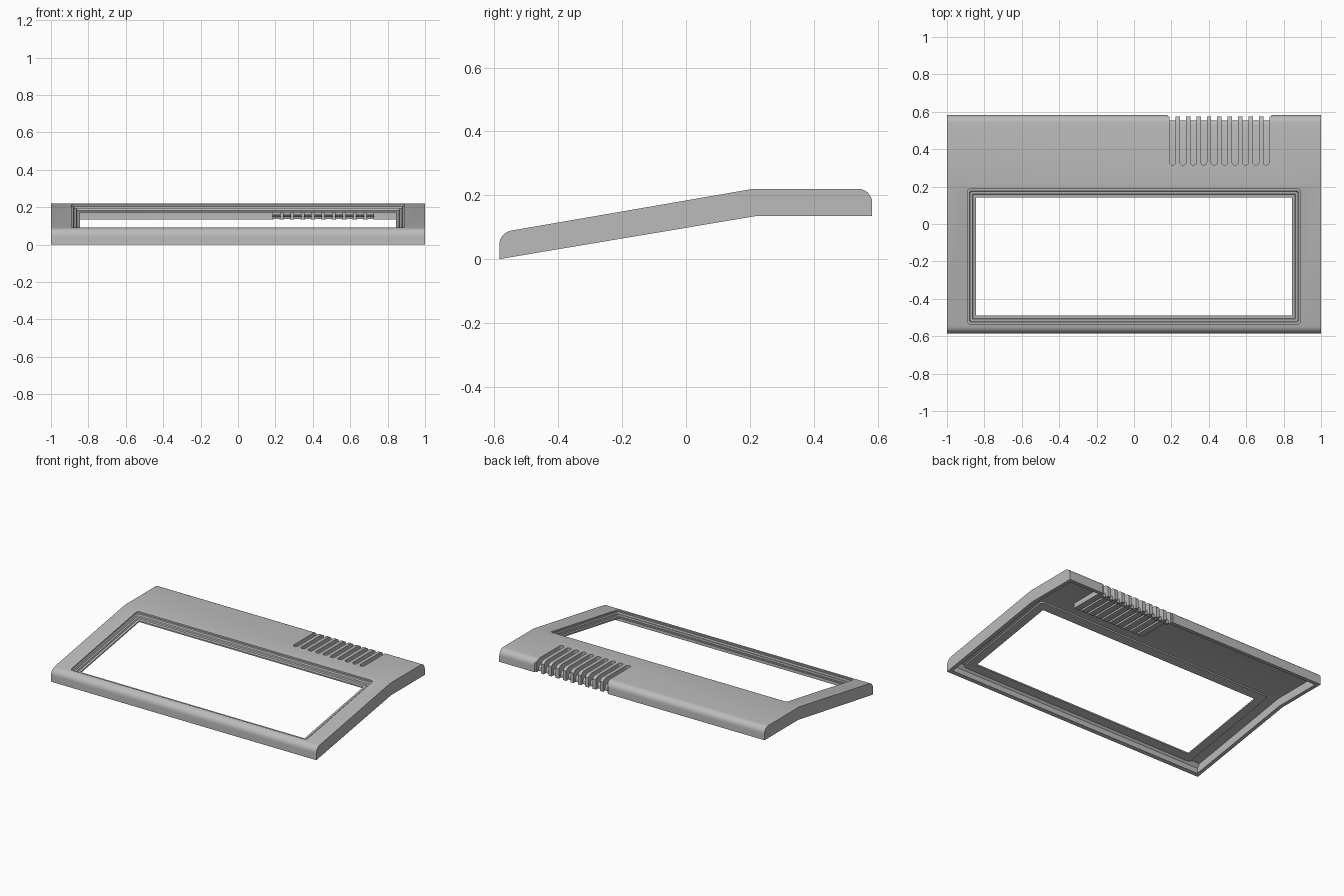
import bpy, bmesh, math

if "Cube" in bpy.data.objects:
    bpy.data.objects.remove(bpy.data.objects["Cube"], do_unlink=True)

grey = bpy.data.materials.new("warm_grey_plastic")
grey.use_nodes = True
GREY = (0.5, 0.5, 0.5, 1)
grey.diffuse_color = GREY
grey.node_tree.nodes["Principled BSDF"].inputs["Base Color"].default_value = GREY

WALL, PANEL = 0.025, 0.028
BEND = 0.21
TOP = 0.22


def top_z(y):
    """Height of the upper surface, sloped in front of the bend."""
    return TOP - 0.171 * max(0, BEND - y)


def arc(cy, cz, r, a0, a1, n=8):
    angles = [math.radians(a0 + (a1 - a0) * i / n) for i in range(n + 1)]
    return [(cy + r * math.cos(a), cz + r * math.sin(a)) for a in angles]


def prism(bm, profile, x0, x1):
    """Extrude a (y, z) profile along x."""
    face = bm.faces.new([bm.verts.new((x0, y, z)) for y, z in profile])
    ext = bmesh.ops.extrude_face_region(bm, geom=[face])
    moved = [v for v in ext["geom"] if isinstance(v, bmesh.types.BMVert)]
    bmesh.ops.translate(bm, verts=moved, vec=(x1 - x0, 0, 0))


def finish(bm, name):
    bmesh.ops.recalc_face_normals(bm, faces=bm.faces[:])
    mesh = bpy.data.meshes.new(name)
    bm.to_mesh(mesh)
    bm.free()
    mesh.materials.append(grey)
    obj = bpy.data.objects.new(name, mesh)
    bpy.context.collection.objects.link(obj)
    return obj


def combine(target, bm, operation):
    """Apply a boolean with a temporary mesh, then remove it."""
    tool = finish(bm, "cutter")
    tool.hide_render = True
    mod = target.modifiers.new("cut", "BOOLEAN")
    mod.operation, mod.solver, mod.object = operation, "EXACT", tool
    bpy.context.view_layer.objects.active = target
    bpy.ops.object.modifier_apply(modifier=mod.name)
    bpy.data.objects.remove(tool, do_unlink=True)


def opening_loop(offset, radius):
    """Rounded rectangle of the window, moved inward by offset."""
    x, y0, y1 = 0.89 - offset, -0.535 + offset, 0.187 - offset
    pts = []
    for sx, cy, a in ((1, y1 - radius, 0), (-1, y1 - radius, 90),
                      (-1, y0 + radius, 180), (1, y0 + radius, 270)):
        pts += arc(sx * (x - radius), cy, radius, a, a + 90, 4)
    return pts


# Outer body with rounded front and back edges
bm = bmesh.new()
outline = [(-0.585, 0)] + arc(-0.54, 0.045, 0.045, 180, 98)
outline += [(BEND, TOP)] + arc(0.54, 0.177, 0.043, 90, 0)
outline += [(0.583, 0.135), (0.22, 0.135)]
prism(bm, outline, -1, 1)
body = finish(bm, "top_cover")

# Hollow underside
bm = bmesh.new()
inner = [(-0.585 + WALL, -0.1), (-0.585 + WALL, 0.04), (-0.54, top_z(-0.54) - PANEL),
         (BEND, TOP - PANEL)] + arc(0.53, 0.164, 0.028, 90, 0)
inner += [(0.558, -0.1)]
prism(bm, inner, -1 + WALL, 1 - WALL)
combine(body, bm, "DIFFERENCE")

# Window opening
bm = bmesh.new()
face = bm.faces.new([bm.verts.new((x, y, -0.1)) for x, y in opening_loop(0, 0.015)])
ext = bmesh.ops.extrude_face_region(bm, geom=[face])
bmesh.ops.translate(bm, vec=(0, 0, 0.5),
                    verts=[v for v in ext["geom"] if isinstance(v, bmesh.types.BMVert)])
combine(body, bm, "DIFFERENCE")

# Ten vent channels: ribs below, a shallow back recess, then grooves
slots = [0.206 + 0.0557 * i for i in range(10)]
R, SLOT_Y, FLOOR = 0.016, 0.331, 0.175

bm = bmesh.new()
for x in slots:
    prism(bm, [(0.3, 0.2), (0.3, 0.157), (0.52, 0.157), (0.535, 0.147),
               (0.535, 0.136), (0.565, 0.136), (0.565, 0.2)], x - 0.021, x + 0.021)
combine(body, bm, "UNION")

bm = bmesh.new()
prism(bm, [(0.575, 0.1), (0.65, 0.1), (0.65, 0.3), (0.575, 0.3)], 0.18, 0.735)
combine(body, bm, "DIFFERENCE")

bm = bmesh.new()
groove = [(SLOT_Y, 0.3), (SLOT_Y, FLOOR)] + arc(0.531, FLOOR - 0.022, 0.022, 90, 0, 5)
groove += [(0.553, 0.1), (0.65, 0.1), (0.65, 0.3)]
for x in slots:
    prism(bm, groove, x - R, x + R)
combine(body, bm, "DIFFERENCE")

bm = bmesh.new()
for x in slots:
    end = bmesh.ops.create_cone(bm, cap_ends=True, segments=16, radius1=R, radius2=R, depth=0.1)
    bmesh.ops.translate(bm, verts=end["verts"], vec=(x, SLOT_Y, FLOOR + 0.05))
combine(body, bm, "DIFFERENCE")

# Stepped bezel around the window: (inward offset, depth, corner radius)
steps = [(-0.012, 0.01, 0.02), (0.01, 0.01, 0.012), (0.014, 0.02, 0.01),
         (0.026, 0.02, 0.006), (0.029, 0.029, 0.004), (0.045, 0.029, 0.001),
         (0.045, 0.038, 0.001), (-0.012, 0.038, 0.02)]
bm = bmesh.new()
loops = [[bm.verts.new((x, y, top_z(y) - d)) for x, y in opening_loop(o, r)]
         for o, d, r in steps]
for k, a in enumerate(loops):
    b = loops[(k + 1) % len(loops)]
    for i in range(len(a)):
        j = (i + 1) % len(a)
        bm.faces.new((a[i], a[j], b[j], b[i]))
bezel = finish(bm, "window_bezel")

# Smooth the rounded edges, keep the creases
bpy.ops.object.select_all(action="DESELECT")
for obj in (body, bezel):
    obj.select_set(True)
bpy.context.view_layer.objects.active = body
bpy.ops.object.shade_smooth_by_angle(angle=math.radians(25))
